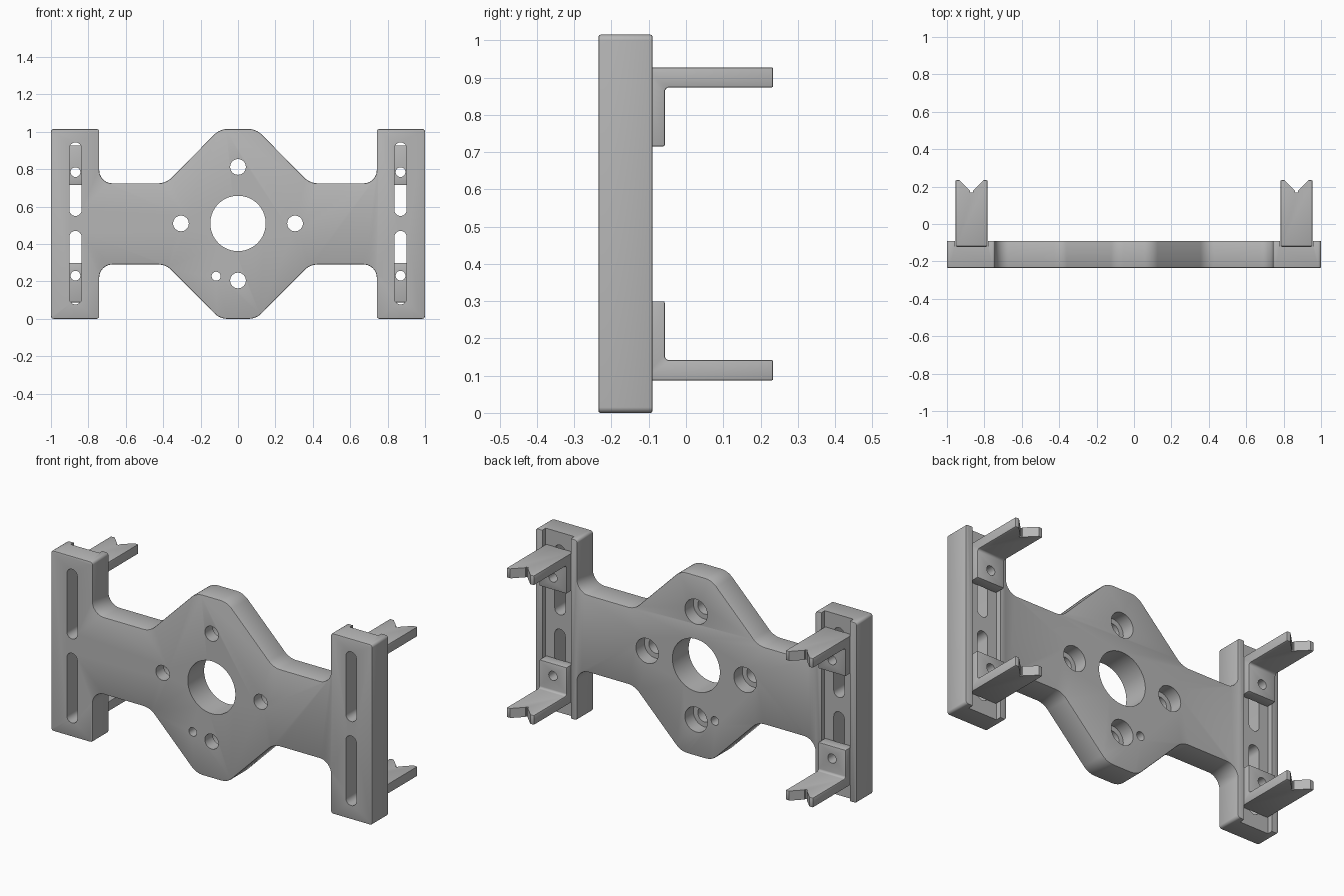
import bpy, bmesh, math
from mathutils import Vector

if "Cube" in bpy.data.objects:
    bpy.data.objects.remove(bpy.data.objects["Cube"])

MID = 0.5075            # half height of the plate
FRONT, BACK = -0.235, -0.09

grey = bpy.data.materials.new("plain grey")
grey.diffuse_color = (0.47, 0.47, 0.47, 1)
grey.use_nodes = True
grey.node_tree.nodes["Principled BSDF"].inputs["Base Color"].default_value = grey.diffuse_color


def rounded(points):
    """Outline from (u, v, radius) corners with filleted arcs."""
    out = []
    n = len(points)
    for i, (u, v, r) in enumerate(points):
        p = Vector((u, v))
        if r == 0:
            out.append((u, v))
            continue
        a = (Vector(points[i - 1][:2]) - p).normalized()
        b = (Vector(points[(i + 1) % n][:2]) - p).normalized()
        half = a.angle(b) / 2
        centre = p + (a + b).normalized() * (r / math.sin(half))
        t0 = p + a * (r / math.tan(half)) - centre
        t1 = p + b * (r / math.tan(half)) - centre
        steps = 8 if r > 0.03 else 4
        for k in range(steps + 1):
            d = t0.lerp(t1, k / steps).normalized() * r
            out.append(tuple(centre + d))
    return out


def circle(u, v, r, n=32):
    return [(u + r * math.cos(2 * math.pi * k / n),
             v + r * math.sin(2 * math.pi * k / n)) for k in range(n)]


def slot(u, v0, v1, r, n=12):
    arc = [math.pi * k / n for k in range(n + 1)]
    return ([(u + r * math.cos(a), v1 - r + r * math.sin(a)) for a in arc] +
            [(u - r * math.cos(a), v0 + r - r * math.sin(a)) for a in arc])


def prism(name, outline, axis, d0, d1):
    """Extrude a closed outline along the given axis."""
    place = {'X': lambda u, v, d: (d, u, v),
             'Y': lambda u, v, d: (u, d, v),
             'Z': lambda u, v, d: (u, v, d)}[axis]
    bm = bmesh.new()
    low = [bm.verts.new(place(u, v, d0)) for u, v in outline]
    high = [bm.verts.new(place(u, v, d1)) for u, v in outline]
    bm.faces.new(low)
    bm.faces.new(high)
    n = len(outline)
    for i in range(n):
        j = (i + 1) % n
        bm.faces.new((low[i], low[j], high[j], high[i]))
    bmesh.ops.recalc_face_normals(bm, faces=bm.faces)
    mesh = bpy.data.meshes.new(name)
    bm.to_mesh(mesh)
    bm.free()
    mesh.materials.append(grey)
    ob = bpy.data.objects.new(name, mesh)
    bpy.context.collection.objects.link(ob)
    return ob


def finish(ob, cutters, bevel):
    """Bevel edges, cut the openings, bake the result and smooth it."""
    m = ob.modifiers.new("edge", 'BEVEL')
    m.width, m.segments, m.limit_method = bevel, 2, 'ANGLE'
    m.angle_limit = math.radians(40)
    for c in cutters:
        m = ob.modifiers.new("cut", 'BOOLEAN')
        m.operation, m.solver, m.object = 'DIFFERENCE', 'EXACT', c
    bpy.context.view_layer.update()
    dg = bpy.context.evaluated_depsgraph_get()
    mesh = bpy.data.meshes.new_from_object(ob.evaluated_get(dg))
    ob.modifiers.clear()
    ob.data = mesh
    for c in cutters:
        bpy.data.objects.remove(c)
    bpy.ops.object.select_all(action='DESELECT')
    ob.select_set(True)
    bpy.context.view_layer.objects.active = ob
    bpy.ops.object.shade_smooth_by_angle(angle=math.radians(30))


# Mounting plate: one quarter of the outline, mirrored twice
q = [(0.097, MID, 0.1), (0.385, 0.217, 0.1), (0.742, 0.217, 0.07),
     (0.742, MID, 0.015), (1.0, MID, 0.015)]
corners = (q + [(x, -z, r) for x, z, r in q[::-1]] +
           [(-x, -z, r) for x, z, r in q] +
           [(-x, z, r) for x, z, r in q[::-1]])
outline = rounded([(x, z + MID, r) for x, z, r in corners])
plate = prism("mounting_plate", outline, 'Y', FRONT, BACK)

# Centre bore, pin hole and counterbored screw holes
cuts = [prism("bore_cutter", circle(0, 0.51, 0.148, 64), 'Y', -0.4, 0.1),
        prism("pin_cutter", circle(-0.117, 0.228, 0.024), 'Y', -0.4, 0.1)]
for x, z in ((0, 0.812), (0, 0.205), (-0.305, 0.51), (0.305, 0.51)):
    cuts.append(prism("screw_cutter", circle(x, z, 0.042), 'Y', -0.4, 0.1))
    cuts.append(prism("head_cutter", circle(x, z, 0.07), 'Y', -0.165, 0.1))

# Rear channels and adjustment slots in both side bars
for s in (-1, 1):
    box = [(s * 0.78, -0.12), (s * 0.958, -0.12), (s * 0.958, 0.1), (s * 0.78, 0.1)]
    cuts.append(prism("channel_cutter", box, 'Z', -0.2, 1.3))
    for z0, z1 in ((0.077, 0.47), (0.55, 0.943)):
        cuts.append(prism("slot_cutter", slot(s * 0.869, z0, z1, 0.033), 'Y', -0.4, 0.1))
finish(plate, cuts, 0.005)

# Sliding L-brackets with V-notched arms
profile = [(-0.119, 0.208, 0), (-0.057, 0.208, 0), (-0.057, 0.366, 0.012),
           (0.234, 0.366, 0), (0.234, 0.42, 0), (-0.119, 0.42, 0)]
for side, s in (("left", -1), ("right", 1)):
    for level, f in (("lower", -1), ("upper", 1)):
        x = s * 0.869
        shape = rounded([(y, MID + f * z, r) for y, z, r in profile])
        arm = prism(f"{level}_{side}_bracket", shape, 'X', x - 0.085, x + 0.085)
        notch = [(x - 0.1, 0.27), (x - 0.007, 0.177), (x - 0.007, 0.168),
                 (x + 0.007, 0.168), (x + 0.007, 0.177), (x + 0.1, 0.27)]
        finish(arm, [
            prism("notch_cutter", notch, 'Z', -0.2, 1.3),
            prism("bolt_cutter", circle(x, MID + f * 0.277, 0.026), 'Y', -0.3, 0.0),
        ], 0.004)
